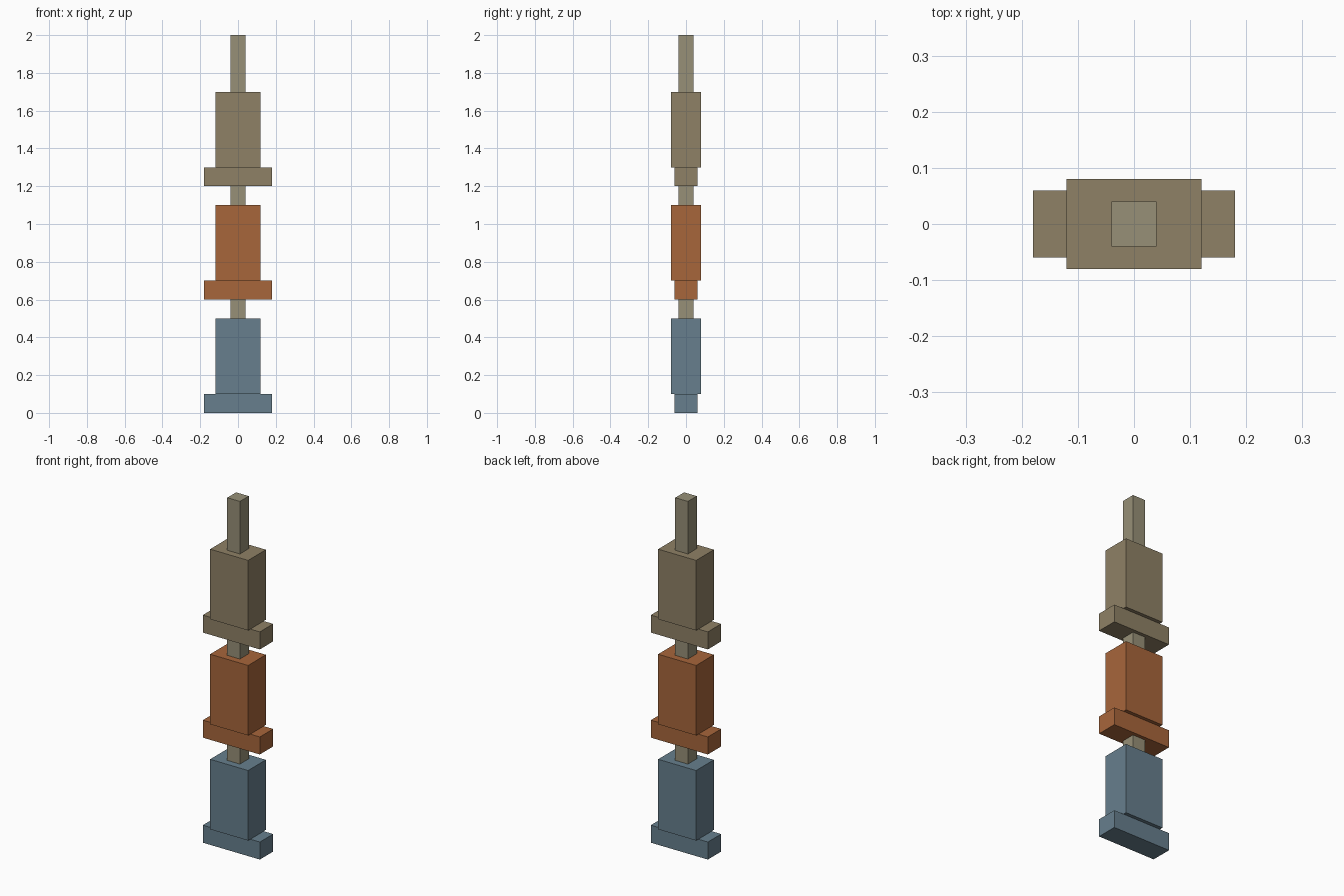
import bpy

if "Cube" in bpy.data.objects:
    bpy.data.objects.remove(bpy.data.objects["Cube"])


def material(name, hex_rgb):
    """Material from an sRGB hex colour, converted to linear."""
    mat = bpy.data.materials.new(name)
    srgb = [int(hex_rgb[i:i + 2], 16) / 255 for i in (0, 2, 4)]
    mat.diffuse_color = (*[((c + 0.055) / 1.055) ** 2.4 for c in srgb], 1)
    mat.use_nodes = True
    mat.node_tree.nodes["Principled BSDF"].inputs["Base Color"].default_value = mat.diffuse_color
    return mat


def box(name, width, depth, bottom, top, mat):
    """Centred block spanning bottom to top in z."""
    bpy.ops.mesh.primitive_cube_add(size=1, location=(0, 0, (bottom + top) / 2))
    obj = bpy.context.object
    obj.name = name
    obj.scale = (width, depth, top - bottom)
    bpy.ops.object.transform_apply(location=False, rotation=False, scale=True)
    obj.data.materials.append(mat)


peg_mat = material("peg_tan", "979077")
tiers = [
    ("lower", material("slate_blue", "677F8D")),
    ("middle", material("rust", "A7663B")),
    ("upper", material("brown", "8F8166")),
]

# Three stacked units: wide foot, thick body, and a peg into the next unit
for i, (label, mat) in enumerate(tiers):
    z = 0.6 * i
    peg_top = z + (0.8 if i == 2 else 0.6)
    box(label + "_foot", 0.36, 0.12, z, z + 0.1, mat)
    box(label + "_body", 0.24, 0.16, z + 0.1, z + 0.5, mat)
    box(label + "_peg", 0.08, 0.08, z + 0.5, peg_top, peg_mat)
